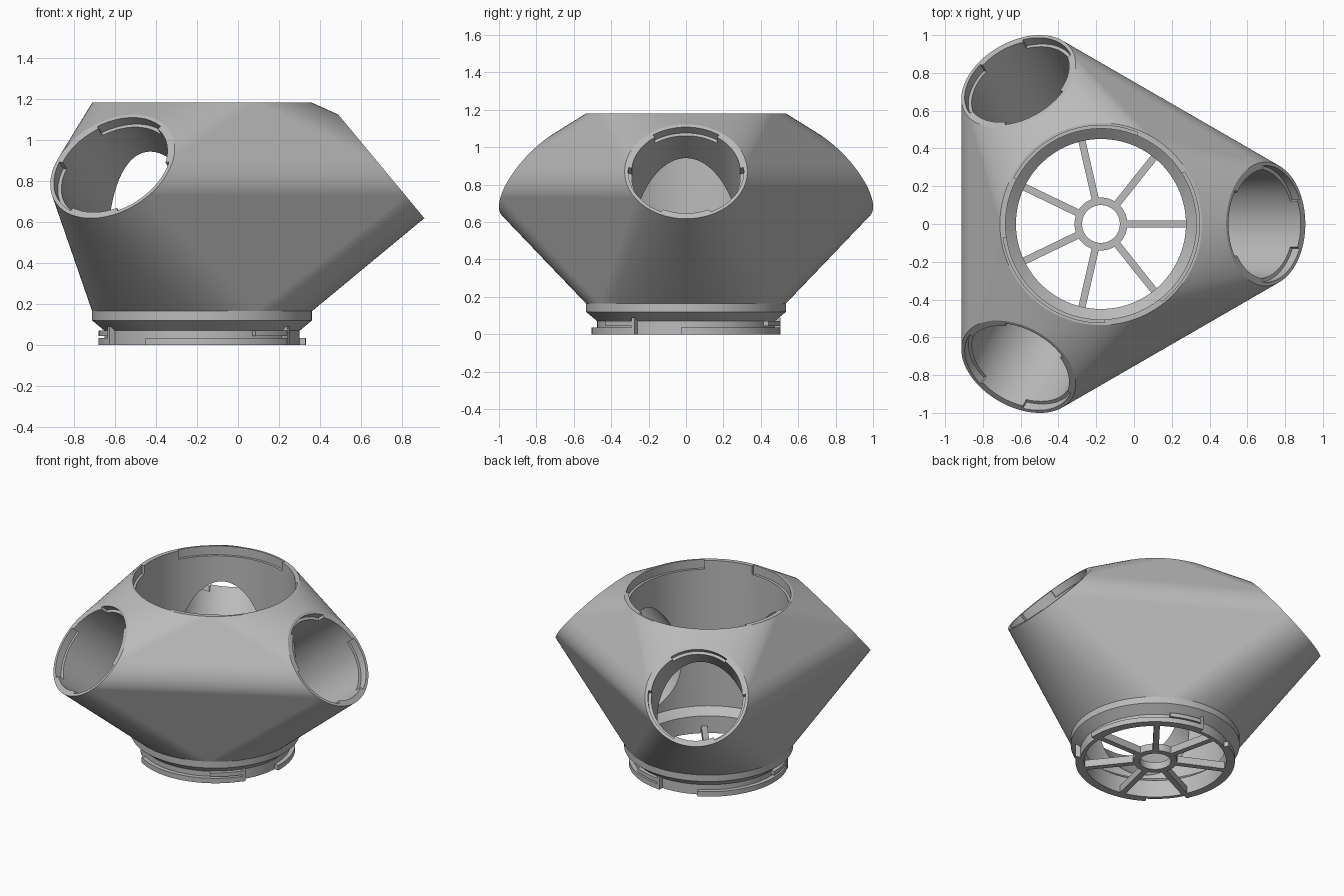
import bpy, bmesh, math
from mathutils import Matrix, Vector

if "Cube" in bpy.data.objects:
    bpy.data.objects.remove(bpy.data.objects["Cube"], do_unlink=True)

SEG = 120
CENTRE = Matrix.Translation((-0.175, 0, 0))
TOP, BASE, R = 1.18, 0.165, 0.535

grey = bpy.data.materials.new("plain grey")
grey.use_nodes = True
grey.diffuse_color = (0.5, 0.5, 0.5, 1)
grey.node_tree.nodes["Principled BSDF"].inputs["Base Color"].default_value = (0.5, 0.5, 0.5, 1)


def make(name, bm, matrix=CENTRE):
    """Turn a bmesh into an object placed by matrix."""
    bmesh.ops.transform(bm, matrix=matrix, verts=bm.verts)
    bmesh.ops.recalc_face_normals(bm, faces=bm.faces)
    mesh = bpy.data.meshes.new(name)
    bm.to_mesh(mesh)
    bm.free()
    mesh.materials.append(grey)
    ob = bpy.data.objects.new(name, mesh)
    bpy.context.collection.objects.link(ob)
    return ob


def lathe(name, profile, start=0, end=360, matrix=CENTRE):
    """Sweep a closed (radius, z) profile around z, fully or over an arc."""
    bm = bmesh.new()
    full = end - start >= 360
    steps = max(2, round(SEG * (end - start) / 360))
    rings = []
    for i in range(steps if full else steps + 1):
        a = math.radians(start + (end - start) * i / steps)
        rings.append([bm.verts.new((r * math.cos(a), r * math.sin(a), z)) for r, z in profile])
    n = len(profile)
    for i in range(steps):
        p, q = rings[i], rings[(i + 1) % len(rings)]
        for k in range(n):
            bm.faces.new((p[k], q[k], q[(k + 1) % n], p[(k + 1) % n]))
    if not full:
        bm.faces.new(rings[0])
        bm.faces.new(rings[-1])
    return make(name, bm, matrix)


def band(r0, r1, z0, z1):
    return [(r0, z0), (r1, z0), (r1, z1), (r0, z1)]


def cylinder(name, radius, z0, z1, matrix=CENTRE):
    bm = bmesh.new()
    bmesh.ops.create_cone(bm, cap_ends=True, segments=SEG, radius1=radius, radius2=radius,
                          depth=z1 - z0, matrix=Matrix.Translation((0, 0, (z0 + z1) / 2)))
    return make(name, bm, matrix)


def cut(ob, cutter):
    mod = ob.modifiers.new("cut", "BOOLEAN")
    mod.operation, mod.solver, mod.object = "DIFFERENCE", "EXACT", cutter
    bpy.context.view_layer.objects.active = ob
    bpy.ops.object.modifier_apply(modifier=mod.name)
    bpy.data.objects.remove(cutter, do_unlink=True)


# Frames of the three tilted side openings, z pointing out of each
ports = [Matrix.Rotation(math.radians(a), 4, "Z") @ Matrix.Translation((0.8725, 0, 0.87))
         @ Matrix.Rotation(math.radians(50.3), 4, "Y") for a in (0, 120, 240)]

# Body: hull around the base, top and side rims
bm = bmesh.new()
rims = [(Matrix.Translation((0, 0, BASE)), R), (Matrix.Translation((0, 0, TOP)), R)]
rims += [(p, 0.328) for p in ports]
for frame, radius in rims:
    for i in range(SEG):
        a = math.tau * i / SEG
        bm.verts.new(frame @ Vector((radius * math.cos(a), radius * math.sin(a), 0)))
bmesh.ops.convex_hull(bm, input=bm.verts)
bmesh.ops.dissolve_limit(bm, angle_limit=0.002, verts=bm.verts, edges=bm.edges)
body = make("body", bm)

# Central bore and side tubes
cut(body, cylinder("bore_cutter", 0.505, 0.1, TOP + 0.1))
for p in ports:
    cut(body, cylinder("tube_cutter", 0.29, -0.75, 0.1, CENTRE @ p))

# Locking recesses inside every rim
for k in range(3):
    mid = 110 + 120 * k
    cut(body, lathe("recess_cutter", band(0.48, 0.522, TOP - 0.06, TOP + 0.02), mid - 42, mid + 42))
    for p in ports:
        mid = 180 + 120 * k
        cut(body, lathe("recess_cutter", band(0.27, 0.309, -0.05, 0.02),
                        mid - 35, mid + 35, CENTRE @ p))

# Neck below the body
parts = [body, lathe("neck", [(0.45, 0), (0.475, 0), (0.475, 0.07), (R, 0.12), (R, BASE),
                              (0.505, BASE), (0.45, 0.12)])]

# Locking flanges, lugs and stops around the neck
for k in range(3):
    a = 237 + 120 * k
    parts.append(lathe("neck_flange", band(0.465, 0.505, 0, 0.035), a, a + 90))
    parts.append(lathe("neck_lug", band(0.465, 0.503, 0.045, 0.072), a + 64, a + 89))
    parts.append(lathe("neck_stop", band(0.465, 0.507, 0, 0.09), a + 88, a + 90))

# Spoked wheel in the base
parts.append(lathe("hub", band(0.1, 0.14, 0, 0.05)))
for k in range(7):
    bm = bmesh.new()
    bmesh.ops.create_cube(bm, size=1, matrix=Matrix.Translation((0.295, 0, 0.025))
                          @ Matrix.Diagonal((0.33, 0.038, 0.05, 1)))
    parts.append(make("spoke", bm, CENTRE @ Matrix.Rotation(math.tau * k / 7, 4, "Z")))

# Smooth the round surfaces, keeping rims crisp
bpy.ops.object.select_all(action="DESELECT")
for ob in parts:
    ob.select_set(True)
bpy.context.view_layer.objects.active = body
bpy.ops.object.shade_smooth_by_angle(angle=math.radians(20))
weighted = body.modifiers.new("even shading", "WEIGHTED_NORMAL")
weighted.keep_sharp = True
